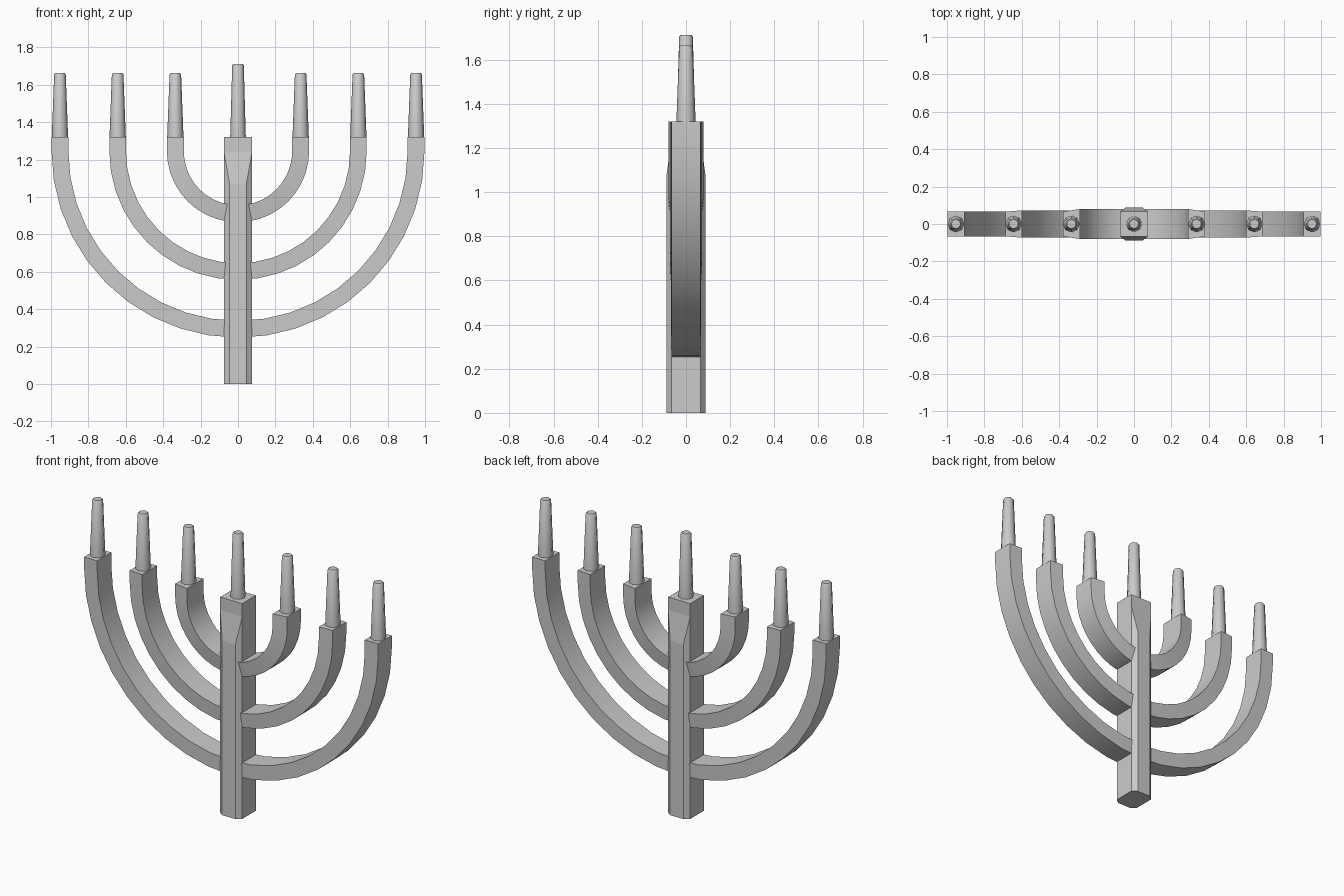
import bpy, bmesh, math

if "Cube" in bpy.data.objects:
    bpy.data.objects.remove(bpy.data.objects["Cube"])

RIM = 1.32      # height of all sockets
CZ = 1.245      # centre height of the arcs


def loft(name, rings, smooth=None):
    """Skin a list of equal-length closed rings and cap both ends."""
    bm = bmesh.new()
    loops = [[bm.verts.new(p) for p in ring] for ring in rings]
    n = len(loops[0])
    for a, b in zip(loops, loops[1:]):
        for i in range(n):
            j = (i + 1) % n
            bm.faces.new((a[i], a[j], b[j], b[i]))
    bm.faces.new(loops[0][::-1])
    bm.faces.new(loops[-1])
    bmesh.ops.remove_doubles(bm, verts=bm.verts, dist=1e-5)
    bmesh.ops.recalc_face_normals(bm, faces=bm.faces)
    me = bpy.data.meshes.new(name)
    bm.to_mesh(me)
    bm.free()
    ob = bpy.data.objects.new(name, me)
    bpy.context.collection.objects.link(ob)
    if smooth:
        bpy.ops.object.select_all(action='DESELECT')
        ob.select_set(True)
        bpy.context.view_layer.objects.active = ob
        bpy.ops.object.shade_smooth_by_angle(angle=math.radians(smooth))
    return ob


def arm(name, r_out, r_in, w_in, w_out=0.066, steps=10):
    """U-shaped arm pair, slightly wider on its inner face."""
    def section(c, s, z):
        return [(r * c, y, z - r * s) for r, y in
                ((r_out, -w_out), (r_out, w_out), (r_in, w_in), (r_in, -w_in))]
    rings = [section(-1, 0, RIM)]
    for i in range(2 * steps + 1):
        a = math.pi - math.pi * i / (2 * steps)
        rings.append(section(math.cos(a), math.sin(a), CZ))
    rings.append(section(1, 0, RIM))
    loft(name, rings, 25)


def candle(name, x, top, r):
    rings = []
    for rad, z in ((r, RIM - 0.01), (0.031, top - 0.008), (0.025, top)):
        rings.append([(x + rad * math.cos(k * math.pi / 4), rad * math.sin(k * math.pi / 4), z)
                      for k in range(8)])
    loft(name, rings, 50)


# stem: chamfered post that flares into a square socket
def post(cx, y, z):
    return [(0.075, -0.066, z), (0.075, 0.066, z), (cx, y, z), (-cx, y, z),
            (-0.075, 0.066, z), (-0.075, -0.066, z), (-cx, -y, z), (cx, -y, z)]


loft("stem", [post(0.045, 0.089, 0), post(0.045, 0.089, 1.07),
              post(0.075, 0.066, 1.24), post(0.075, 0.066, RIM)])

# nested arms with a candle on each end
for label, r_out, r_in, w_in in (("outer", 0.997, 0.907, 0.068),
                                 ("middle", 0.688, 0.599, 0.073),
                                 ("inner", 0.380, 0.290, 0.080)):
    arm(label + "_arms", r_out, r_in, w_in)
    for side, s in (("left", -1), ("right", 1)):
        candle(f"{label}_candle_{side}", s * (r_out + r_in) / 2, 1.663, 0.044)

candle("centre_candle", 0, 1.712, 0.042)
